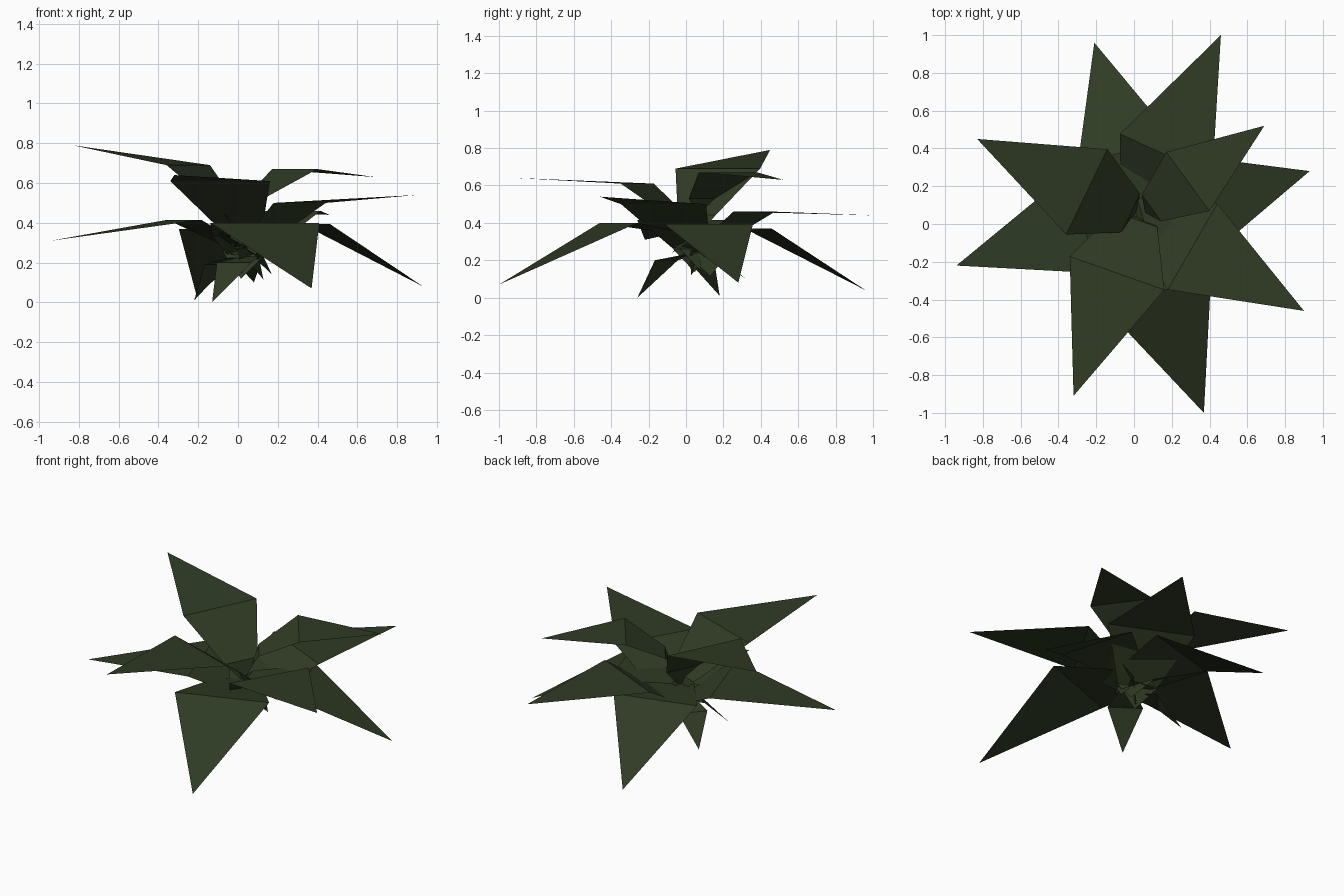
import bpy
import bmesh
from math import cos, sin, radians
from mathutils import Vector

cube = bpy.data.objects.get("Cube")
if cube:
    bpy.data.objects.remove(cube, do_unlink=True)


def make_material(name, colour):
    material = bpy.data.materials.new(name)
    material.use_nodes = True
    material.diffuse_color = colour
    shader = next(n for n in material.node_tree.nodes if n.type == "BSDF_PRINCIPLED")
    shader.inputs["Base Color"].default_value = colour
    shader.inputs["Roughness"].default_value = 0.9
    return material


leaf_green = make_material("dark_leaf_green", (0.029, 0.044, 0.018, 1))


def make_leaf(name, shoulder, tip):
    """A flat-faced leaf: pointed blade, tapering neck and pointed root,
    each bent down from the one before it."""
    shoulder, tip = Vector(shoulder), Vector(tip)
    length = (tip - shoulder).length
    forward = (tip - shoulder).normalized()
    side = forward.cross(Vector((0, 0, 1))).normalized()
    up = side.cross(forward)

    def bent_back(degrees, distance):
        angle = radians(degrees)
        return (forward * cos(angle) + up * sin(angle)) * -distance * length

    neck = shoulder + bent_back(35, 0.55)
    root = neck + bent_back(70, 0.2)
    half = side * length * 0.385

    bm = bmesh.new()
    tip_v, root_v = bm.verts.new(tip), bm.verts.new(root)
    right, left = [bm.verts.new(shoulder + half * k) for k in (1, -1)]
    neck_right, neck_left = [bm.verts.new(neck + half * k) for k in (0.45, -0.45)]
    bm.faces.new((tip_v, left, right))
    bm.faces.new((right, left, neck_left, neck_right))
    bm.faces.new((neck_right, neck_left, root_v))

    mesh = bpy.data.meshes.new(name)
    bm.to_mesh(mesh)
    bm.free()
    mesh.materials.append(leaf_green)
    leaf = bpy.data.objects.new(name, mesh)
    bpy.context.collection.objects.link(leaf)


# Shoulder centre and tip of every leaf
leaves = {
    # upper tier
    "upper_leaf_back_right": ((-.25, .17, .69), (-.83, .45, .79)),
    "upper_leaf_front": ((-.09, -.26, .61), (-.32, -.91, .64)),
    "upper_leaf_left": ((.31, -.12, .5), (.9, -.46, .54)),
    "upper_leaf_back_left": ((.285, .225, .67), (.69, .52, .63)),
    # lower tier
    "lower_leaf_back_left": ((.17, .365, .46), (.46, 1, .44)),
    "lower_leaf_back": ((-.045, .385, .37), (-.21, .96, .04)),
    "lower_leaf_left": ((.39, .12, .395), (.93, .28, .08)),
    "lower_leaf_front": ((.135, -.36, .4), (.37, -1, .07)),
    "lower_leaf_right": ((-.27, 0, .415), (-.94, -.22, .31)),
    # small drooping leaves under the crown
    "small_leaf_front": ((-.02, -.105, .2), (-.13, -.26, 0)),
    "small_leaf_right": ((-.11, .085, .19), (-.22, .18, .01)),
    "small_leaf_back": ((.04, .135, .24), (.08, .32, .1)),
    "small_leaf_left": ((.08, .02, .26), (.17, .08, .14)),
}
for name, (shoulder, tip) in leaves.items():
    make_leaf(name, shoulder, tip)
